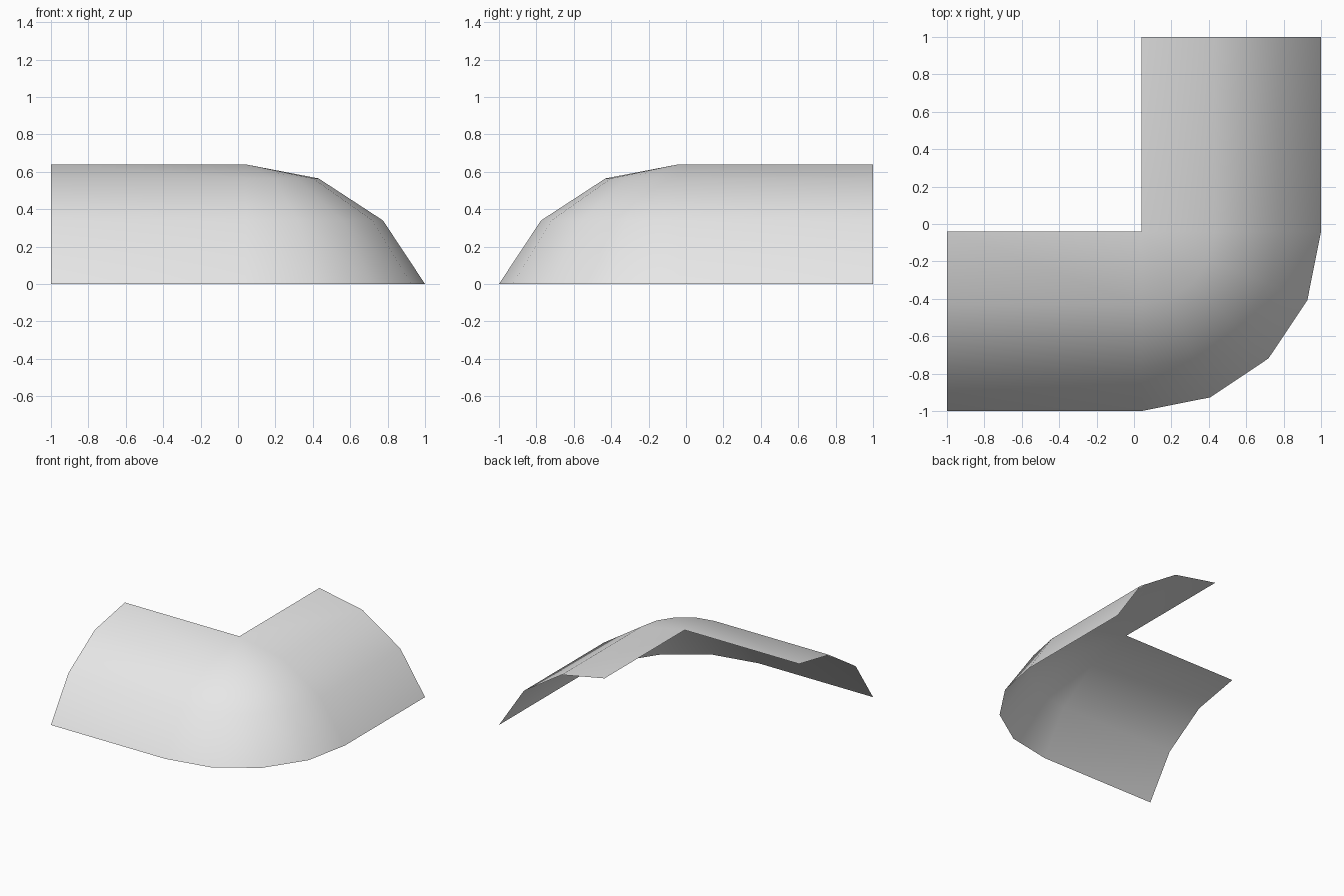
import bpy
import bmesh
from math import cos, sin, pi
from mathutils import Vector

cube = bpy.data.objects.get("Cube")
if cube:
    bpy.data.objects.remove(cube, do_unlink=True)

# One plain grey colour
grey = bpy.data.materials.new("light_grey")
grey.use_nodes = True
colour = (0.8, 0.8, 0.8, 1)
grey.diffuse_color = colour
grey.node_tree.nodes["Principled BSDF"].inputs["Base Color"].default_value = colour

# Cross-section of the sheet: distance out from the inner corner, height
PROFILE = [(0, 0.64), (0.39, 0.565), (0.735, 0.34), (0.96, 0)]
CORNER = 0.04
BEND_STEPS = 4

# Stations along the path: straight end, bend, straight end
pivot = Vector((CORNER, -CORNER, 0))
angles = [-pi / 2 + pi / 2 * i / BEND_STEPS for i in range(BEND_STEPS + 1)]
stations = [(Vector((-1, -CORNER, 0)), angles[0])]
stations += [(pivot, a) for a in angles]
stations += [(Vector((CORNER, 1, 0)), angles[-1])]

# Sweep the section through the stations
bm = bmesh.new()
rows = [[bm.verts.new(origin + Vector((r * cos(a), r * sin(a), z))) for r, z in PROFILE]
        for origin, a in stations]
for near, far in zip(rows, rows[1:]):
    for i in range(len(PROFILE) - 1):
        bm.faces.new((near[i], near[i + 1], far[i + 1], far[i]))

# Close the fan at the inner corner
bmesh.ops.remove_doubles(bm, verts=bm.verts, dist=0.0001)
bm.normal_update()
for face in bm.faces:
    if face.normal.z < 0:
        face.normal_flip()
    face.smooth = True

mesh = bpy.data.meshes.new("curved_corner_panel")
bm.to_mesh(mesh)
bm.free()
mesh.materials.append(grey)
panel = bpy.data.objects.new("curved_corner_panel", mesh)
bpy.context.collection.objects.link(panel)
